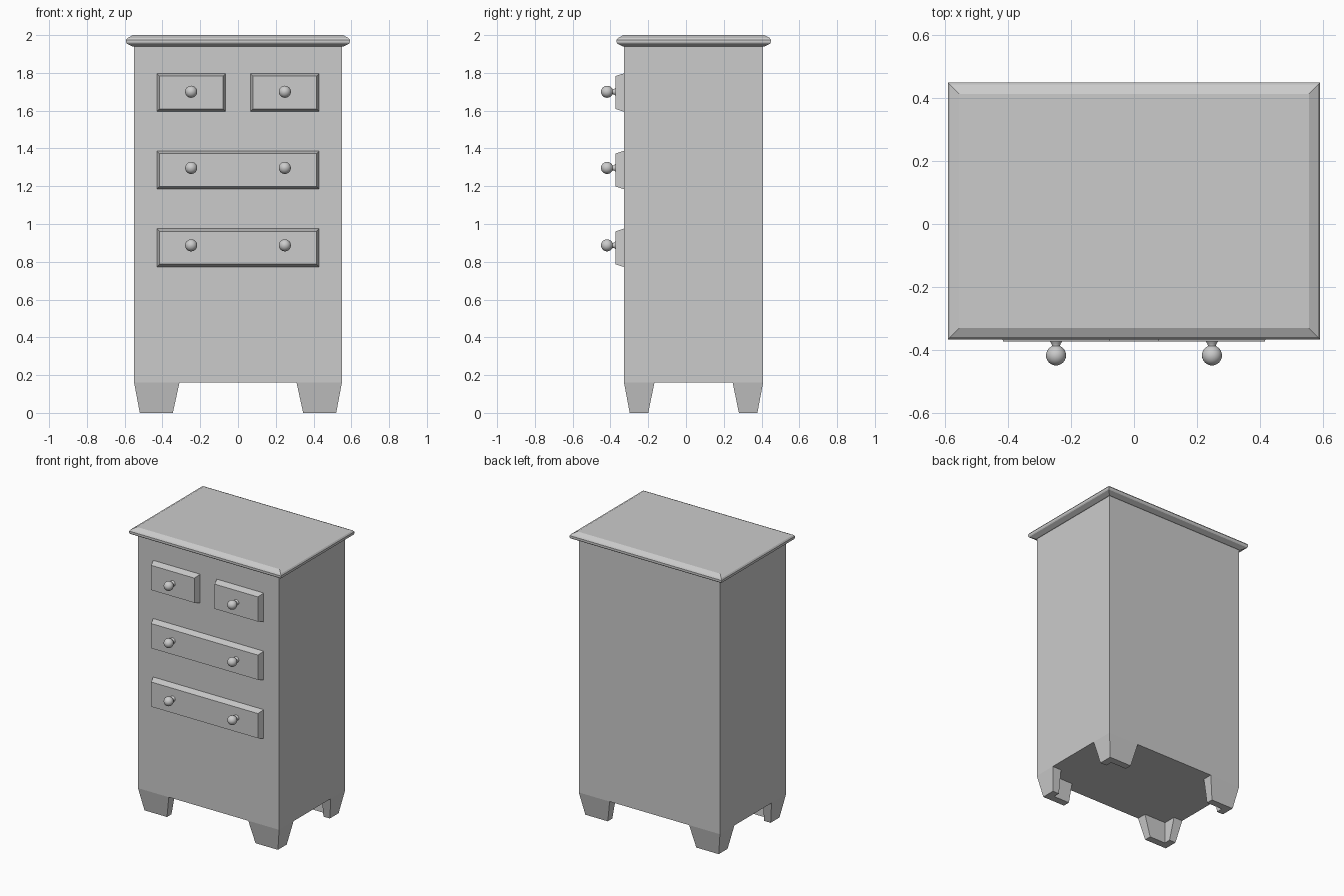
import bpy, bmesh, math

if "Cube" in bpy.data.objects:
    bpy.data.objects.remove(bpy.data.objects["Cube"])

def make_object(name, bm, smooth=False):
    bmesh.ops.recalc_face_normals(bm, faces=bm.faces[:])
    mesh = bpy.data.meshes.new(name)
    bm.to_mesh(mesh)
    bm.free()
    obj = bpy.data.objects.new(name, mesh)
    bpy.context.collection.objects.link(obj)
    if smooth:
        bpy.ops.object.select_all(action='DESELECT')
        bpy.context.view_layer.objects.active = obj
        obj.select_set(True)
        bpy.ops.object.shade_smooth_by_angle(angle=math.radians(40))
    return obj

def loft(name, rings, smooth=False):
    """Skin a stack of matching closed outlines and cap both ends."""
    bm = bmesh.new()
    loops = [[bm.verts.new(p) for p in ring] for ring in rings]
    n = len(rings[0])
    for a, b in zip(loops, loops[1:]):
        for i in range(n):
            j = (i + 1) % n
            bm.faces.new((a[i], a[j], b[j], b[i]))
    bm.faces.new(loops[0])
    bm.faces.new(loops[-1])
    return make_object(name, bm, smooth)

def rect(x0, x1, y0, y1, z):
    return [(x0, y0, z), (x1, y0, z), (x1, y1, z), (x0, y1, z)]

MID_Y = 0.04          # centre of the carcass in depth
HX, HY = 0.55, 0.368  # carcass half width and half depth
LEG_Z = 0.16

# Carcass
loft("cabinet_body", [rect(-HX, HX, MID_Y - HY, MID_Y + HY, z) for z in (LEG_Z, 1.945)])

# Overhanging top with bevelled rim
def top_ring(inset, z):
    return rect(-0.592 + inset, 0.592 - inset, -0.367 + inset, 0.45 - inset, z)
loft("top_board", [top_ring(i, z) for i, z in
     ((0.034, 1.94), (0.004, 1.955), (0.0, 1.962), (0.0, 1.975), (0.007, 1.985), (0.036, 2.0))])

# Tapered L-shaped bracket feet at the four corners
def foot_ring(sx, sy, ox, oy, ix, iy, t, z):
    outline = [(ox, oy), (ix, oy), (ix, oy - t), (ox - t, oy - t), (ox - t, iy), (ox, iy)]
    return [(sx * x, MID_Y + sy * y, z) for x, y in outline]
for sx, side in ((-1, "left"), (1, "right")):
    for sy, end in ((-1, "front"), (1, "back")):
        loft(f"{end}_{side}_foot", [
            foot_ring(sx, sy, HX, HY, 0.31, 0.207, 0.07, LEG_Z),
            foot_ring(sx, sy, 0.52, 0.338, 0.345, 0.24, 0.05, 0.0)])

# Drawer fronts: raised panels with sloping edges
def drawer(name, x0, x1, z0, z1):
    def ring(i, y):
        return [(x0 + i, y, z0 + i), (x1 - i, y, z0 + i),
                (x1 - i, y, z1 - i), (x0 + i, y, z1 - i)]
    loft(name, [ring(0, -0.32), ring(0, -0.33), ring(0.014, -0.373)])
drawer("top_left_drawer", -0.43, -0.065, 1.595, 1.797)
drawer("top_right_drawer", 0.065, 0.43, 1.595, 1.797)
drawer("middle_drawer", -0.43, 0.43, 1.185, 1.387)
drawer("bottom_drawer", -0.43, 0.43, 0.773, 0.975)

# Turned knobs: flared stem and ball
def knob(name, x, z, sides=24):
    profile = [(0.022, -0.365), (0.020, -0.374), (0.014, -0.381), (0.013, -0.388)]
    profile += [(0.032 * math.sin(a), -0.418 + 0.032 * math.cos(a))
                for a in (math.radians(d) for d in range(30, 180, 15))]
    profile.append((0.002, -0.45))
    rings = [[(x + r * math.cos(2 * math.pi * k / sides), y,
               z + r * math.sin(2 * math.pi * k / sides)) for k in range(sides)]
             for r, y in profile]
    loft(name, rings, smooth=True)
for row, z in (("top", 1.70), ("middle", 1.297), ("bottom", 0.887)):
    for side, x in (("left", -0.248), ("right", 0.248)):
        knob(f"{row}_{side}_knob", x, z)
